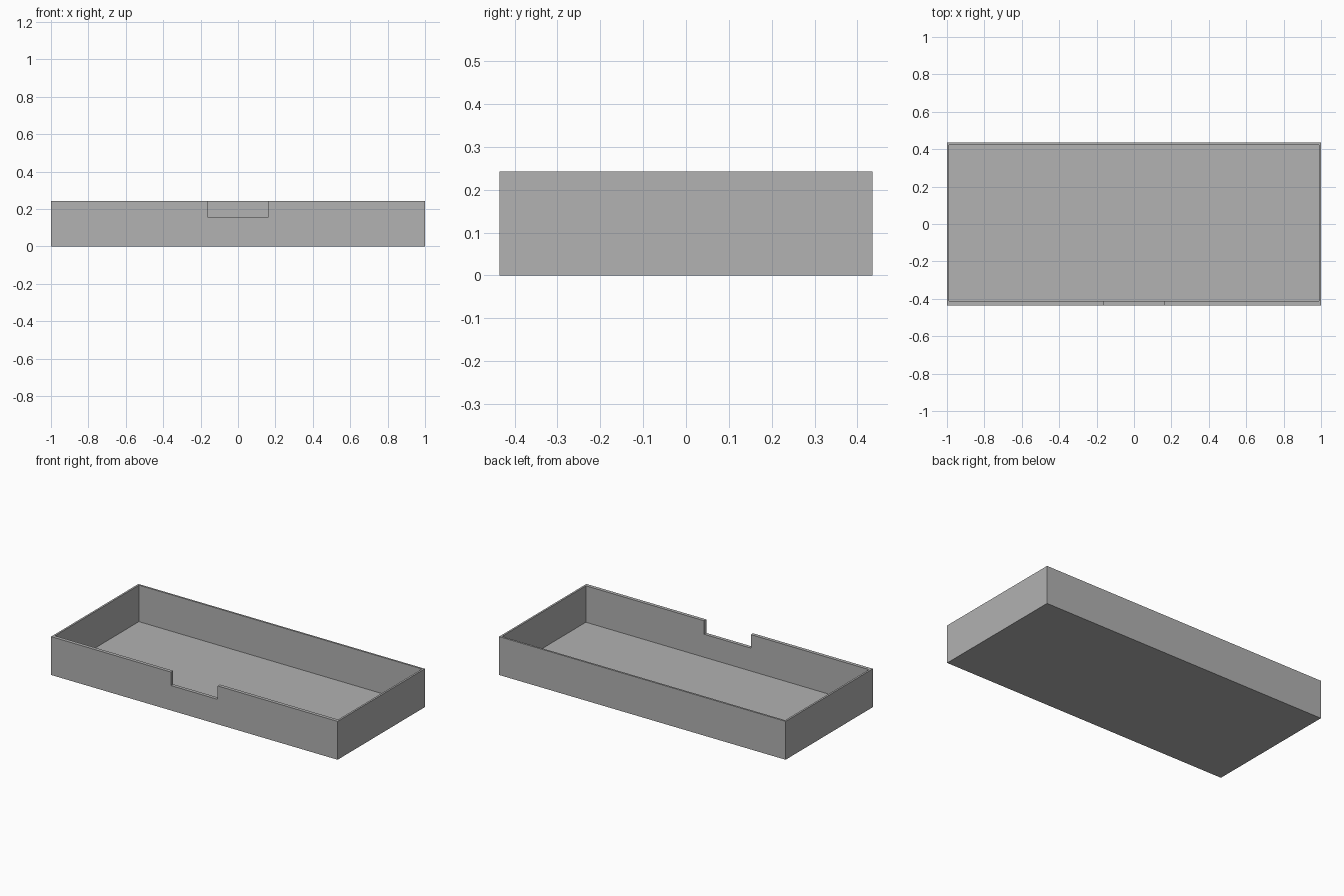
import bpy

# Remove the default object
cube = bpy.data.objects.get("Cube")
if cube:
    bpy.data.objects.remove(cube, do_unlink=True)

# Overall size and wall thicknesses
HALF_X, HALF_Y, HEIGHT = 1.0, 0.435, 0.242
SIDE, BACK, FRONT, FLOOR = 0.012, 0.012, 0.022, 0.012
NOTCH_X, NOTCH_Z = 0.163, 0.157
ABOVE = HEIGHT + 0.1

grey = bpy.data.materials.new("plain grey")
grey.use_nodes = True
colour = (0.445, 0.445, 0.445, 1)
grey.diffuse_color = colour
grey.node_tree.nodes["Principled BSDF"].inputs["Base Color"].default_value = colour


def box(name, low, high):
    """Box between two opposite corners."""
    bpy.ops.mesh.primitive_cube_add(size=1)
    obj = bpy.context.object
    obj.name = name
    for v in obj.data.vertices:
        v.co = [h if c > 0 else l for c, l, h in zip(v.co, low, high)]
    obj.data.materials.append(grey)
    return obj


def cut(target, cutter):
    """Subtract the cutter from the target, then discard it."""
    cutter.hide_render = True
    mod = target.modifiers.new("cut", 'BOOLEAN')
    mod.operation = 'DIFFERENCE'
    mod.solver = 'EXACT'
    mod.object = cutter
    bpy.context.view_layer.objects.active = target
    bpy.ops.object.modifier_apply(modifier=mod.name)
    bpy.data.objects.remove(cutter, do_unlink=True)


# Open tray: solid block, hollowed out, with a finger notch in the front wall
tray = box("tray", (-HALF_X, -HALF_Y, 0), (HALF_X, HALF_Y, HEIGHT))
cut(tray, box("cavity_cutter",
              (-HALF_X + SIDE, -HALF_Y + FRONT, FLOOR),
              (HALF_X - SIDE, HALF_Y - BACK, ABOVE)))
cut(tray, box("notch_cutter",
              (-NOTCH_X, -HALF_Y - 0.1, NOTCH_Z),
              (NOTCH_X, -HALF_Y + FRONT + 0.1, ABOVE)))
